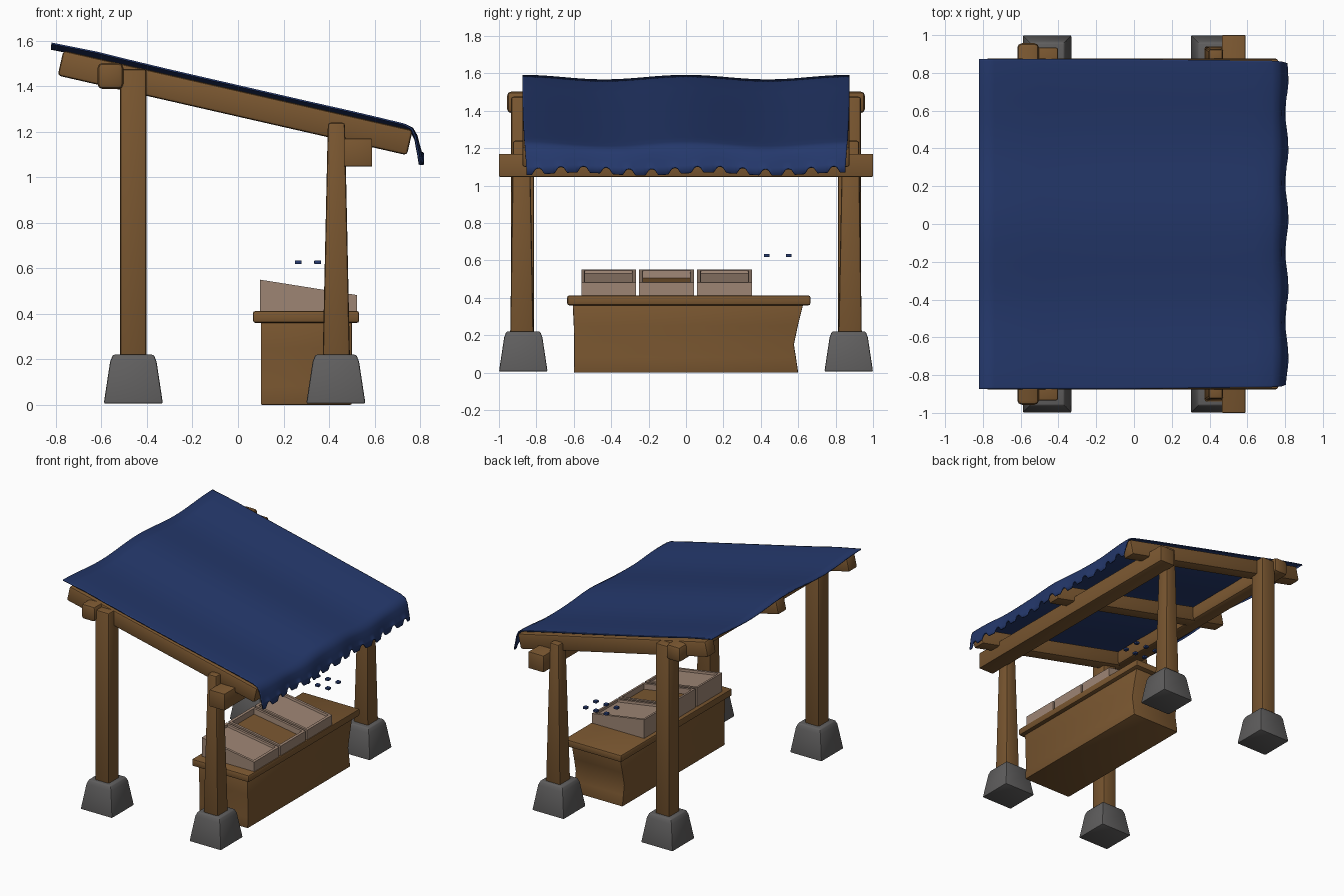
import bpy, bmesh, math
from mathutils import Matrix, Vector

if "Cube" in bpy.data.objects:
    bpy.data.objects.remove(bpy.data.objects["Cube"])


def mat(name, rgb):
    m = bpy.data.materials.new(name)
    m.diffuse_color = (*rgb, 1)
    m.use_nodes = True
    m.node_tree.nodes["Principled BSDF"].inputs["Base Color"].default_value = m.diffuse_color
    return m


WOOD = mat("brown wood", (0.195, 0.095, 0.03))
BLUE = mat("blue cloth", (0.018, 0.04, 0.15))
TAN = mat("pale tan wood", (0.34, 0.235, 0.175))
STONE = mat("grey stone", (0.115, 0.112, 0.112))


def finish(bm, name, mats, angle=35):
    bmesh.ops.recalc_face_normals(bm, faces=bm.faces)
    me = bpy.data.meshes.new(name)
    bm.to_mesh(me)
    bm.free()
    ob = bpy.data.objects.new(name, me)
    bpy.context.collection.objects.link(ob)
    for m in mats:
        me.materials.append(m)
    bpy.ops.object.select_all(action='DESELECT')
    ob.select_set(True)
    bpy.context.view_layer.objects.active = ob
    bpy.ops.object.shade_smooth_by_angle(angle=math.radians(angle))
    return ob


def bevel_sharp(bm, width):
    bmesh.ops.recalc_face_normals(bm, faces=bm.faces)
    edges = [e for e in bm.edges if e.calc_face_angle(0) > math.radians(40)]
    bmesh.ops.bevel(bm, geom=edges, offset=width, segments=2, profile=0.5, affect='EDGES')


def loft(name, levels, material, bevel=0.012):
    """Stack of rectangles (z, x0, x1, y0, y1)."""
    bm = bmesh.new()
    rings = [[bm.verts.new(p) for p in ((x0, y0, z), (x1, y0, z), (x1, y1, z), (x0, y1, z))]
             for z, x0, x1, y0, y1 in levels]
    bm.faces.new(rings[0])
    bm.faces.new(rings[-1])
    for a, b in zip(rings, rings[1:]):
        for i in range(4):
            j = (i + 1) % 4
            bm.faces.new((a[i], a[j], b[j], b[i]))
    if bevel:
        bevel_sharp(bm, bevel)
    return finish(bm, name, [material])


def sym(s, a, b):
    return (a, b) if s > 0 else (-b, -a)


# posts on tapered stone feet
for s, side in ((-1, "near"), (1, "far")):
    for x, end in ((-0.46, "rear"), (0.43, "front")):
        loft(f"{end}_{side}_stone_foot",
             [(0.005, x - 0.13, x + 0.13, *sym(s, 0.74, 1.0)),
              (0.19, x - 0.102, x + 0.102, *sym(s, 0.768, 0.972)),
              (0.22, x - 0.09, x + 0.09, *sym(s, 0.78, 0.96))], STONE, 0.008)
    loft(f"rear_{side}_post",
         [(0.2, -0.518, -0.402, *sym(s, 0.812, 0.935)),
          (1.475, -0.518, -0.402, *sym(s, 0.812, 0.935))], WOOD)
    loft(f"front_{side}_post",
         [(0.2, 0.372, 0.492, *sym(s, 0.815, 0.94)),
          (1.24, 0.395, 0.47, *sym(s, 0.835, 0.925))], WOOD)

# sloping rafters
for y, label in ((-0.825, "near"), (0, "middle"), (0.825, "far")):
    a, b = Vector((-0.78, y, 1.502)), Vector((0.755, y, 1.152))
    d = b - a
    bm = bmesh.new()
    bmesh.ops.create_cube(bm, size=1, matrix=Matrix.Diagonal((d.length, 0.1, 0.113, 1)))
    bevel_sharp(bm, 0.014)
    bm.transform(Matrix.Translation((a + b) / 2) @ Matrix.Rotation(math.atan2(-d.z, d.x), 4, 'Y'))
    finish(bm, f"{label}_rafter", [WOOD])

# cross beams
loft("rear_cross_beam", [(1.387, -0.618, -0.503, -0.957, 0.957),
                         (1.503, -0.618, -0.503, -0.957, 0.957)], WOOD, 0.024)
loft("front_cross_beam", [(1.047, 0.465, 0.59, -1.0, 1.0),
                          (1.17, 0.465, 0.59, -1.0, 1.0)], WOOD, 0.005)

# counter with a bowed end, and its top board
loft("counter_body", [(0.0, 0.1, 0.5, -0.6, 0.6), (0.08, 0.1, 0.5, -0.598, 0.588),
                      (0.15, 0.1, 0.5, -0.598, 0.577), (0.25, 0.1, 0.5, -0.6, 0.598),
                      (0.37, 0.1, 0.5, -0.606, 0.628)], WOOD, 0.006)
loft("counter_top", [(0.36, 0.066, 0.532, -0.635, 0.665),
                     (0.412, 0.066, 0.532, -0.635, 0.665)], WOOD, 0.01)

# three sloping display trays, the middle one empty
for k, y0 in enumerate((-0.56, -0.25, 0.06)):
    bm = bmesh.new()
    bmesh.ops.create_cube(bm, size=1)
    for v in bm.verts:
        right, up = v.co.x > 0, v.co.z > 0
        v.co = (0.524 if right else 0.096, y0 + (0.292 if v.co.y > 0 else 0),
                0.41 if not up else (0.482 if right else 0.55))
    bm.normal_update()
    top = max(bm.faces, key=lambda f: f.normal.z)
    bmesh.ops.inset_region(bm, faces=[top], thickness=0.026)
    # a second inset of no width makes the inner walls
    bmesh.ops.inset_region(bm, faces=[top], thickness=0.004)
    depth = 0.04 if k == 1 else 0.016
    bmesh.ops.translate(bm, verts=top.verts[:], vec=(0, 0, -depth))
    top.material_index = 1 if k == 1 else 0
    finish(bm, f"tray_{k + 1}", [TAN, WOOD])

# small blue wares above the free end of the counter
for i, x in enumerate((0.265, 0.35, 0.435)):
    for j, y in enumerate((0.432, 0.55)):
        loft(f"small_ware_{i}_{j}", [(0.618, x - 0.015, x + 0.015, y - 0.015, y + 0.015),
                                     (0.634, x - 0.015, x + 0.015, y - 0.015, y + 0.015)], BLUE, 0.003)

# cloth awning: profile from the rear edge over the front to the hanging valance
PROFILE = [(-0.82, 1.588), (-0.74, 1.572), (-0.62, 1.548), (-0.5, 1.518), (-0.3, 1.47), (-0.1, 1.424),
           (0.1, 1.378), (0.3, 1.332), (0.5, 1.287), (0.64, 1.254), (0.73, 1.232), (0.765, 1.214),
           (0.782, 1.18), (0.79, 1.14), (0.798, 1.105), (0.806, 1.062)]
COLS, TEETH = 196, 14
bm = bmesh.new()
rows = []
for r, (x, z) in enumerate(PROFILE):
    row = []
    hang = max(0, (r - 10) / (len(PROFILE) - 11))
    for c in range(COLS + 1):
        t = c / COLS
        half = 0.873 - 0.012 * max(0, x) - 0.012 * hang
        y = (2 * t - 1) * half
        sag = 0.024 * math.sin(math.pi * 2 * t) ** 2 * (1 - hang)
        wave = 0.008 * math.sin(17 * y + 1) * hang
        drop = 0.008 * math.sin(9 * y + 0.5) * hang
        if r == len(PROFILE) - 1:   # rounded notches along the hem
            u = abs((t * TEETH) % 1 - 0.5) / 0.23
            drop += 0.034 * math.sqrt(1 - u * u) if u < 1 else 0
        row.append(bm.verts.new((x + wave, y, z - sag + drop)))
    rows.append(row)
for a, b in zip(rows, rows[1:]):
    for c in range(COLS):
        bm.faces.new((a[c], b[c], b[c + 1], a[c + 1]))
awning = finish(bm, "cloth_awning", [BLUE], 60)
solid = awning.modifiers.new("thickness", 'SOLIDIFY')
solid.thickness = 0.008
solid.offset = 0
